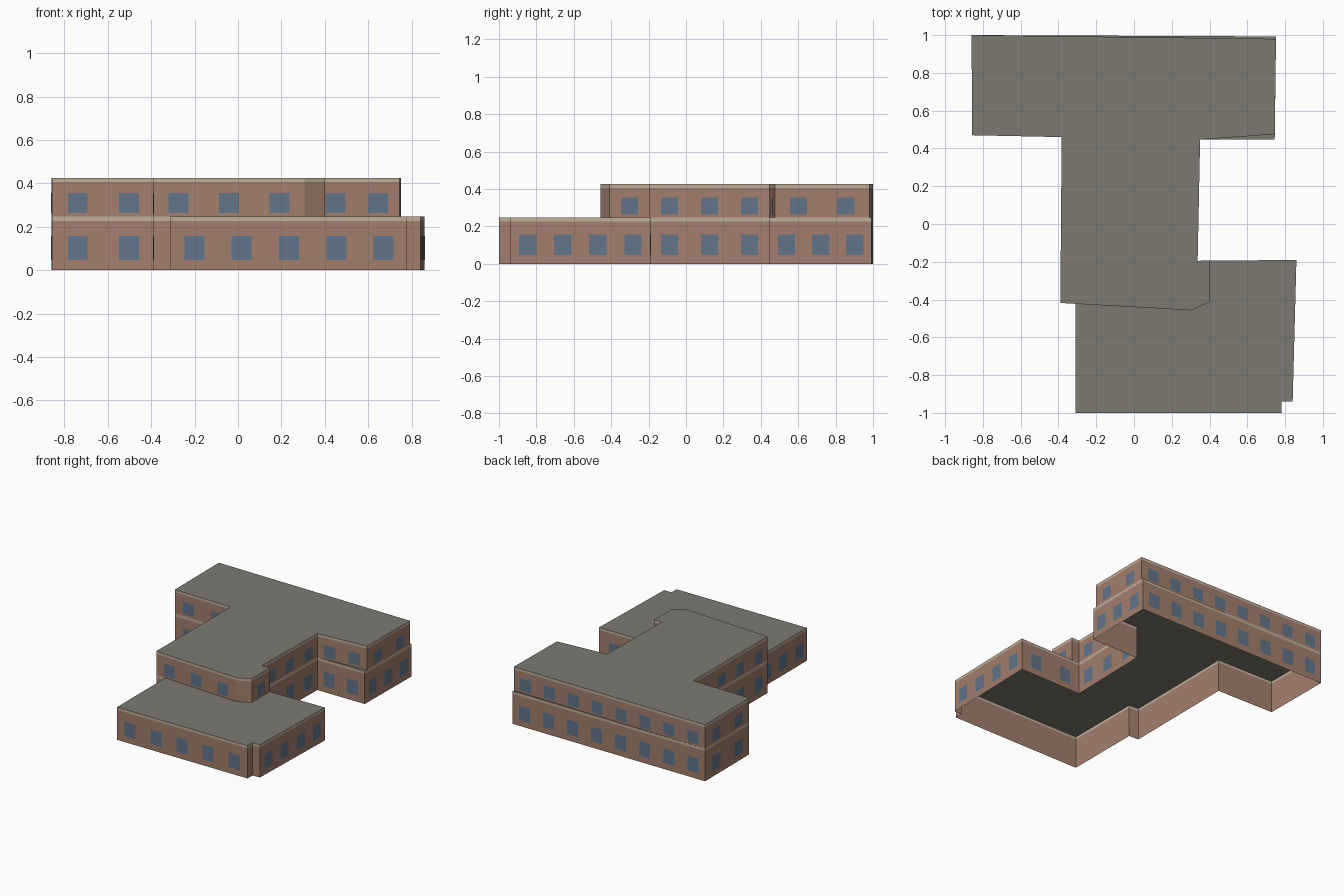
import bpy
import bmesh
from mathutils import Vector

cube = bpy.data.objects.get("Cube")
if cube:
    bpy.data.objects.remove(cube, do_unlink=True)


def make_material(name, rgb):
    mat = bpy.data.materials.new(name)
    mat.use_nodes = True
    mat.diffuse_color = (*rgb, 1)
    mat.node_tree.nodes["Principled BSDF"].inputs["Base Color"].default_value = (*rgb, 1)
    return mat


BRICK = make_material("brick", (0.366, 0.212, 0.153))
TRIM = make_material("pale_trim", (0.527, 0.423, 0.323))
ROOF = make_material("roof_grey", (0.205, 0.195, 0.168))
GLASS = make_material("window_blue", (0.122, 0.178, 0.25))

TRIM_HEIGHT = 0.02
WINDOW_WIDTH = 0.092
WINDOW_SPACING = 0.2135
PLATE_OFFSET = 0.003


def make_object(name, bm, materials):
    mesh = bpy.data.meshes.new(name)
    bm.to_mesh(mesh)
    bm.free()
    for mat in materials:
        mesh.materials.append(mat)
    obj = bpy.data.objects.new(name, mesh)
    bpy.context.collection.objects.link(obj)
    return obj


def wall_sides(outline):
    """Pairs of neighbouring corners, running anticlockwise."""
    return zip(outline, outline[1:] + outline[:1])


def upright_quad(bm, a, b, low, high):
    corners = ((a, low), (b, low), (b, high), (a, high))
    return bm.faces.new([bm.verts.new((p[0], p[1], z)) for p, z in corners])


def build_storey(name, outline, base, top, sill, head):
    # Walls with a trim band, closed by a flat roof and open underneath
    bm = bmesh.new()
    for a, b in wall_sides(outline):
        upright_quad(bm, a, b, base, top - TRIM_HEIGHT)
        upright_quad(bm, a, b, top - TRIM_HEIGHT, top).material_index = 1
    roof = bm.faces.new([bm.verts.new((x, y, top)) for x, y in outline])
    roof.material_index = 2
    bmesh.ops.remove_doubles(bm, verts=bm.verts, dist=0.0001)
    make_object(name + "_walls_and_roof", bm, (BRICK, TRIM, ROOF))

    # Evenly spaced window plates, as many as fit each wall
    bm = bmesh.new()
    for a, b in wall_sides(outline):
        a, b = Vector(a), Vector(b)
        along = (b - a).normalized()
        outward = Vector((along.y, -along.x)) * PLATE_OFFSET
        half = along * WINDOW_WIDTH / 2
        count = round((b - a).length / WINDOW_SPACING)
        for i in range(count):
            centre = a.lerp(b, (i + 0.5) / count) + outward
            upright_quad(bm, centre - half, centre + half, sill, head)
    make_object(name + "_windows", bm, (GLASS,))


# Ground floor with the front annex
lower_outline = [
    (-0.31, -1.0), (0.78, -1.0), (0.78, -0.94), (0.84, -0.94),
    (0.86, -0.19), (0.337, -0.195), (0.35, 0.447), (0.745, 0.447),
    (0.752, 0.993), (-0.86, 1.0), (-0.857, 0.47), (-0.383, 0.46),
    (-0.39, -0.418), (-0.31, -0.422),
]
build_storey("ground_floor", lower_outline, 0.0, 0.247, 0.047, 0.157)

# Upper floor with the chamfered front corner
upper_outline = [
    (-0.39, -0.418), (0.307, -0.457), (0.402, -0.41), (0.402, -0.193),
    (0.337, -0.195), (0.35, 0.447), (0.745, 0.475), (0.752, 0.98),
    (-0.86, 1.0), (-0.857, 0.47), (-0.383, 0.46),
]
build_storey("upper_floor", upper_outline, 0.247, 0.426, 0.263, 0.355)
